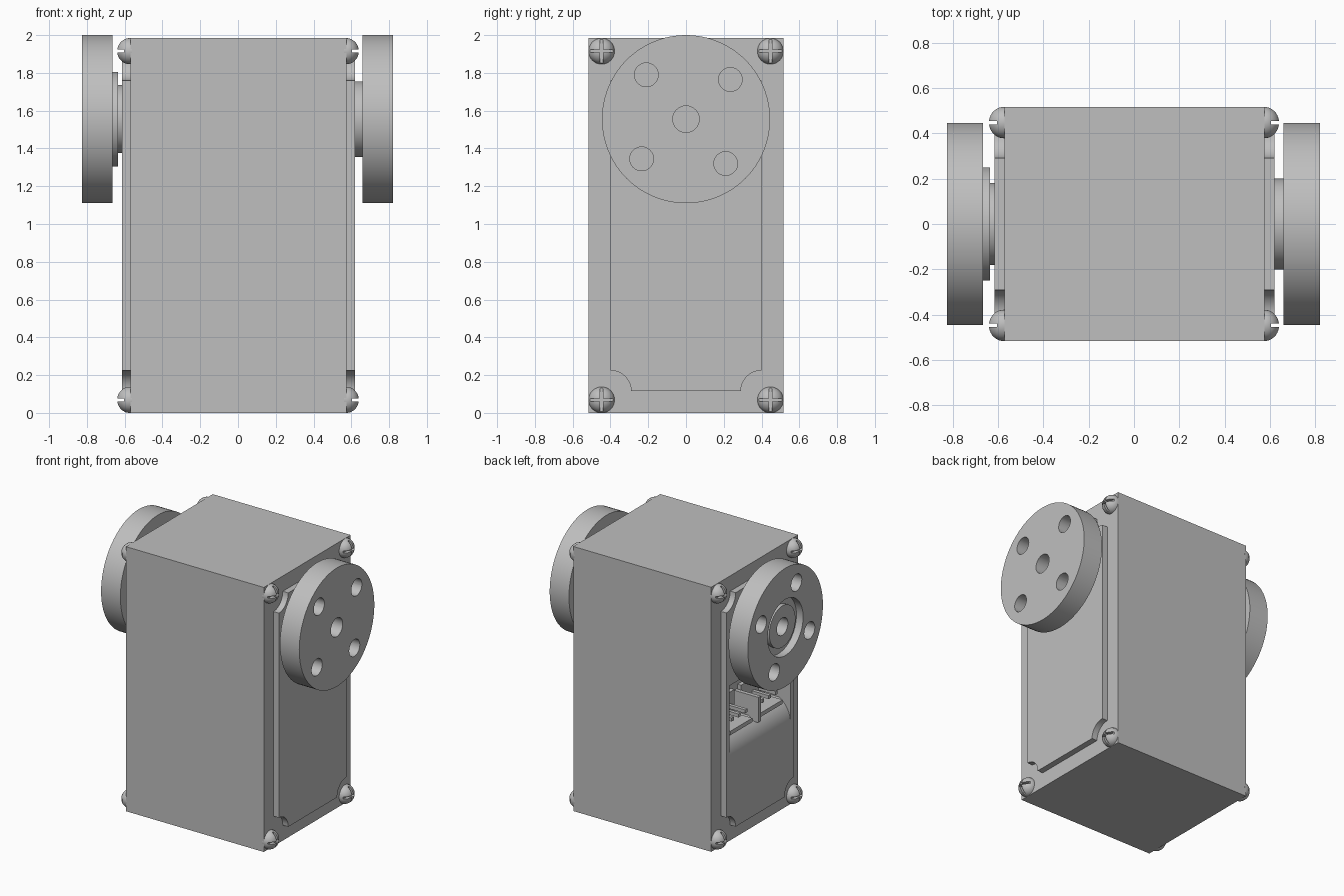
import bpy, bmesh
from math import sin, cos, pi, radians
from mathutils import Vector

cube = bpy.data.objects.get("Cube")
if cube:
    bpy.data.objects.remove(cube, do_unlink=True)

grey = bpy.data.materials.new("plain_grey")
grey.use_nodes = True
color = (0.52, 0.52, 0.52, 1)
grey.diffuse_color = color
grey.node_tree.nodes["Principled BSDF"].inputs["Base Color"].default_value = color

AXLE_Z = 1.555
DISC_R = 0.445


def finish(name, bm):
    bmesh.ops.remove_doubles(bm, verts=bm.verts, dist=1e-5)
    bmesh.ops.recalc_face_normals(bm, faces=bm.faces)
    mesh = bpy.data.meshes.new(name)
    bm.to_mesh(mesh)
    bm.free()
    mesh.materials.append(grey)
    obj = bpy.data.objects.new(name, mesh)
    bpy.context.collection.objects.link(obj)
    return obj


def activate(obj):
    bpy.ops.object.select_all(action='DESELECT')
    obj.select_set(True)
    bpy.context.view_layer.objects.active = obj


def smooth(obj):
    activate(obj)
    bpy.ops.object.shade_smooth_by_angle(angle=radians(30))


def box(name, x0, x1, y0, y1, z0, z1):
    bm = bmesh.new()
    bmesh.ops.create_cube(bm, size=1)
    for v in bm.verts:
        v.co = Vector(((x0 + x1) / 2 + v.co.x * (x1 - x0),
                       (y0 + y1) / 2 + v.co.y * (y1 - y0),
                       (z0 + z1) / 2 + v.co.z * (z1 - z0)))
    return finish(name, bm)


def prism(name, points, start, end, axis):
    """Extrude an outline along x (points are y, z) or along y (points are x, z)."""
    bm = bmesh.new()
    place = (lambda a, b: (start, a, b)) if axis == 'X' else (lambda a, b: (a, start, b))
    face = bm.faces.new([bm.verts.new(place(a, b)) for a, b in points])
    ext = bmesh.ops.extrude_face_region(bm, geom=[face])
    move = Vector((end - start, 0, 0)) if axis == 'X' else Vector((0, end - start, 0))
    bmesh.ops.translate(bm, vec=move,
                        verts=[g for g in ext["geom"] if isinstance(g, bmesh.types.BMVert)])
    return finish(name, bm)


def lathe(name, profile, side, y, z, steps=64):
    """Spin (radius, distance) points about an x-parallel axis through y, z."""
    bm = bmesh.new()
    verts = [bm.verts.new((side * d, y + r, z)) for r, d in profile]
    edges = [bm.edges.new(pair) for pair in zip(verts, verts[1:])]
    bmesh.ops.spin(bm, geom=verts + edges, cent=(0, y, z), axis=(1, 0, 0),
                   angle=2 * pi, steps=steps)
    return finish(name, bm)


def cut(obj, cutters, discard=True):
    for cutter in cutters:
        mod = obj.modifiers.new("cut", 'BOOLEAN')
        mod.operation = 'DIFFERENCE'
        mod.solver = 'EXACT'
        mod.object = cutter
        activate(obj)
        bpy.ops.object.modifier_apply(modifier=mod.name)
        if discard:
            bpy.data.objects.remove(cutter, do_unlink=True)


# Case
case = box("case", -0.57, 0.575, -0.515, 0.515, 0, 1.985)


# Raised side panels with scooped corners
def panel_outline(hy=0.4, z0=0.115, z1=1.87, r=0.11, n=10):
    points = []
    corners = [(-hy, z0, 90), (hy, z0, 180), (hy, z1, 270), (-hy, z1, 360)]
    for y, z, a in corners:
        for i in range(n + 1):
            t = radians(a - 90 * i / n)
            points.append((y + r * cos(t), z + r * sin(t)))
    return points


left_panel = prism("left_panel", panel_outline(), 0.565, 0.62, 'X')
right_panel = prism("right_panel", panel_outline(), -0.615, -0.56, 'X')

# Connector pocket with a rounded lower lip
R = 0.19
lip = [(-0.615 + R * (1 - cos(radians(t))), 0.65 + R * sin(radians(t)))
       for t in range(0, 61, 5)]
outline = [(-0.65, 1.2), (-0.65, 0.65)] + lip + [(-0.4, lip[-1][1]), (-0.4, 1.2)]
pocket = prism("pocket_cutter", outline, -0.36, 0.36, 'Y')
cut(case, [pocket], discard=False)
cut(right_panel, [pocket])
for obj in (case, left_panel, right_panel):
    smooth(obj)

# Connector sockets: shelf, dividers and pins
box("connector_divider", -0.6, -0.39, -0.03, 0.0, 0.78, 0.97)
for side, name in ((-1, "front"), (1, "rear")):
    mid = side * 0.18
    box(name + "_connector_shelf", -0.585, -0.39, mid - 0.13, mid + 0.13, 0.8, 0.83)
    box(name + "_connector_back", -0.43, -0.39, mid - 0.14, mid + 0.14, 0.8, 1.0)
    for i in (-1, 0, 1):
        y = mid + i * 0.08
        box(name + "_connector_pin", -0.57, -0.4, y - 0.013, y + 0.013, 0.885, 0.911)


# Drive discs on both sides
def drive_disc(name, profile, side, angle, d0, d1):
    disc = lathe(name, profile, side, 0, AXLE_Z, 96)
    holes = []
    for k in range(4):
        t = radians(angle + 90 * k)
        rod = [(0, d0), (0.063, d0), (0.063, d1), (0, d1)]
        holes.append(lathe("hole_cutter", rod, side, 0.315 * cos(t),
                           AXLE_Z + 0.315 * sin(t), 32))
    cut(disc, holes)
    smooth(disc)


drive_disc("left_disc", [
    (0, 0.6), (0.2, 0.6), (0.2, 0.66), (DISC_R, 0.66), (DISC_R, 0.82),
    (0.07, 0.82), (0.07, 0.7), (0, 0.7)], 1, 41.8, 0.65, 0.85)
drive_disc("right_disc", [
    (0, 0.6), (0.18, 0.6), (0.18, 0.635), (0.25, 0.635), (0.25, 0.665),
    (DISC_R, 0.665), (DISC_R, 0.825), (0.21, 0.825), (0.21, 0.77),
    (0.155, 0.77), (0.155, 0.8), (0.065, 0.8), (0.065, 0.7), (0, 0.7)],
    -1, 24.7, 0.655, 0.85)

# Corner screws with cross slots
dome = [(0, 0.56), (0.069, 0.56)]
dome += [(0.069 * cos(radians(a)), 0.575 + 0.065 * sin(radians(a))) for a in range(0, 90, 10)]
dome.append((0, 0.64))
for side, name in ((1, "left"), (-1, "right")):
    for y in (-0.447, 0.447):
        for z in (0.069, 1.915):
            screw = lathe(name + "_screw", dome, side, y, z, 32)
            x0, x1 = sorted((side * 0.603, side * 0.66))
            cut(screw, [
                box("slot_cutter", x0, x1, y - 0.1, y + 0.1, z - 0.008, z + 0.008),
                box("slot_cutter", x0, x1, y - 0.008, y + 0.008, z - 0.1, z + 0.1)])
            smooth(screw)
